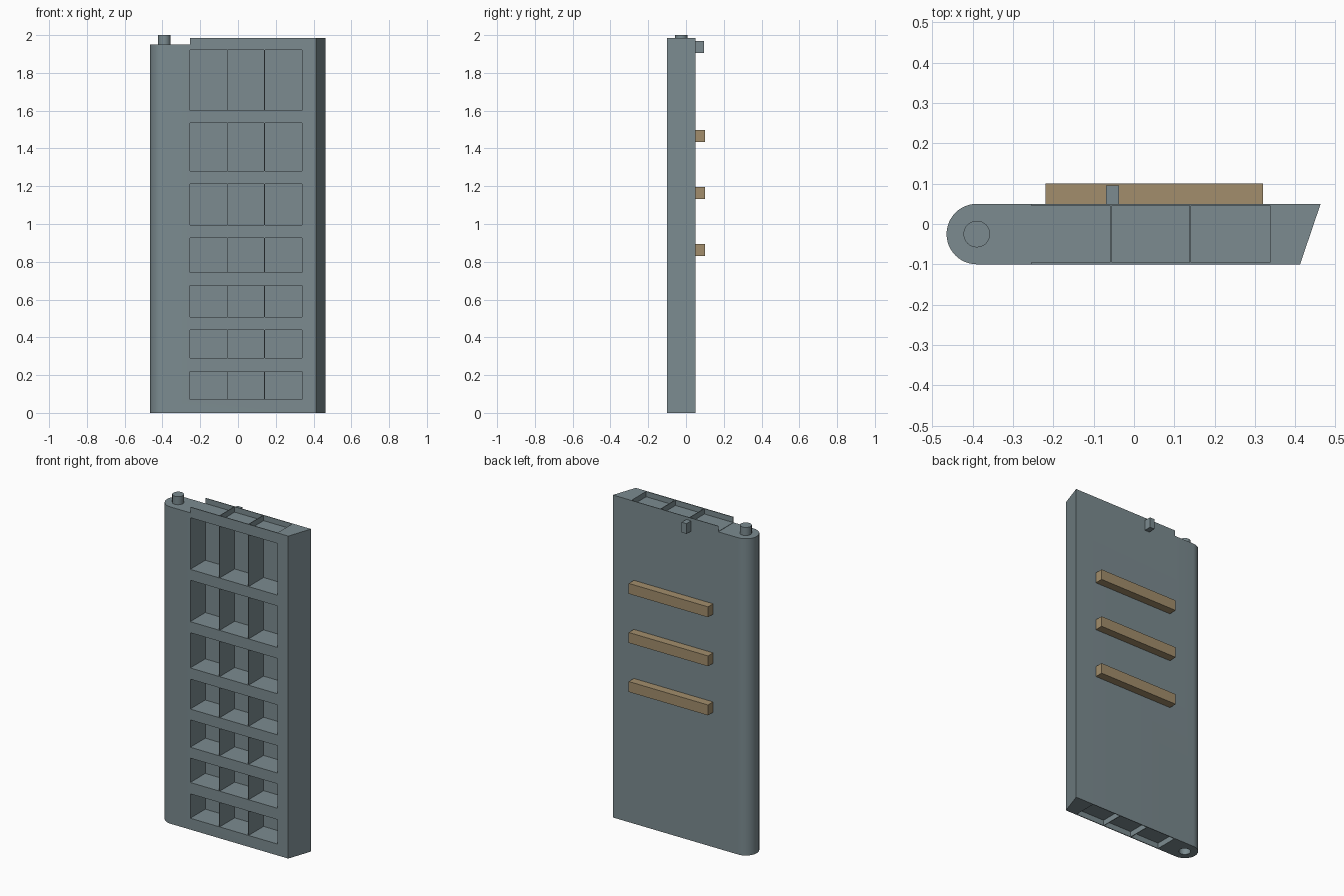
import bpy, bmesh, math
from mathutils import Matrix

cube = bpy.data.objects.get("Cube")
if cube:
    bpy.data.objects.remove(cube, do_unlink=True)


def material(name, rgb):
    m = bpy.data.materials.new(name)
    m.use_nodes = True
    m.diffuse_color = (*rgb, 1)
    m.node_tree.nodes["Principled BSDF"].inputs["Base Color"].default_value = (*rgb, 1)
    return m


STEEL = material("blue grey steel", (0.2, 0.26, 0.28))
WOOD = material("brown timber", (0.36, 0.27, 0.15))


def add_box(bm, x, y, z):
    size = Matrix.Diagonal((x[1] - x[0], y[1] - y[0], z[1] - z[0], 1))
    mid = Matrix.Translation([(a + b) / 2 for a, b in (x, y, z)])
    bmesh.ops.create_cube(bm, size=1, matrix=mid @ size)


def add_rod(bm, radius, z):
    bmesh.ops.create_cone(bm, cap_ends=True, segments=32, radius1=radius, radius2=radius,
                          depth=z[1] - z[0],
                          matrix=Matrix.Translation((PIVOT[0], PIVOT[1], sum(z) / 2)))


def finish(bm, name, mat):
    bmesh.ops.recalc_face_normals(bm, faces=bm.faces)
    mesh = bpy.data.meshes.new(name)
    bm.to_mesh(mesh)
    bm.free()
    mesh.materials.append(mat)
    ob = bpy.data.objects.new(name, mesh)
    bpy.context.collection.objects.link(ob)
    return ob


def activate(ob):
    bpy.ops.object.select_all(action='DESELECT')
    ob.select_set(True)
    bpy.context.view_layer.objects.active = ob


def carve(ob, cutter):
    cutter.hide_render = True
    mod = ob.modifiers.new("carve", 'BOOLEAN')
    mod.operation, mod.solver, mod.object = 'DIFFERENCE', 'EXACT', cutter
    activate(ob)
    bpy.ops.object.modifier_apply(modifier=mod.name)
    bpy.data.objects.remove(cutter, do_unlink=True)


FRONT, BACK, TOP, STEP = -0.1, 0.05, 1.985, 1.95
PIVOT, RADIUS = (-0.39, -0.025), 0.075

# Gate leaf: plan outline with rounded heel post and slanted mitre edge
outline = [(0.412, FRONT), (0.463, BACK)]
for i in range(25):
    a = math.pi / 2 + math.pi * i / 24
    outline.append((PIVOT[0] + RADIUS * math.cos(a), PIVOT[1] + RADIUS * math.sin(a)))
bm = bmesh.new()
base = bm.faces.new([bm.verts.new((x, y, 0)) for x, y in outline])
up = bmesh.ops.extrude_face_region(bm, geom=[base])["geom"]
bmesh.ops.translate(bm, vec=(0, 0, TOP), verts=[v for v in up if isinstance(v, bmesh.types.BMVert)])
gate = finish(bm, "gate_leaf", STEEL)

# Lowered top of the heel post and pivot socket underneath
bm = bmesh.new()
add_box(bm, (-0.6, -0.255), (-0.3, 0.3), (STEP, 2.2))
add_rod(bm, 0.033, (-0.1, 0.06))
carve(gate, finish(bm, "post_cutter", STEEL))

# Front cells between the beams, and shallow troughs at top and bottom
columns = [(-0.255, -0.059), (-0.055, 0.138), (0.142, 0.338)]
rows = [(0.07, 0.22), (0.29, 0.44), (0.507, 0.675), (0.742, 0.926),
        (0.995, 1.212), (1.28, 1.535), (1.602, 1.92)]
bm = bmesh.new()
for i, col in enumerate(columns):
    for row in rows:
        add_box(bm, col, (-0.2, 0.046), row)
    add_box(bm, col, (-0.095, 0.046), (-0.1, 0.034))
    trough = (-0.29, col[1]) if i == 0 else col
    add_box(bm, trough, (-0.095, 0.046), (STEP + 0.002, 2.2))
carve(gate, finish(bm, "cell_cutter", STEEL))
activate(gate)
bpy.ops.object.shade_smooth_by_angle(angle=math.radians(25))

# Pivot pin on the heel post
bm = bmesh.new()
add_rod(bm, 0.033, (STEP - 0.01, 2.0))
activate(finish(bm, "pivot_pin", STEEL))
bpy.ops.object.shade_smooth_by_angle(angle=math.radians(30))

# Lug near the top of the back
bm = bmesh.new()
add_box(bm, (-0.07, -0.037), (0.048, 0.095), (1.905, 1.968))
finish(bm, "back_lug", STEEL)

# Timber fenders across the back
for i, z in enumerate((0.862, 1.164, 1.466)):
    bm = bmesh.new()
    add_box(bm, (-0.22, 0.32), (BACK, 0.1), (z - 0.032, z + 0.032))
    finish(bm, f"timber_fender_{i + 1}", WOOD)
